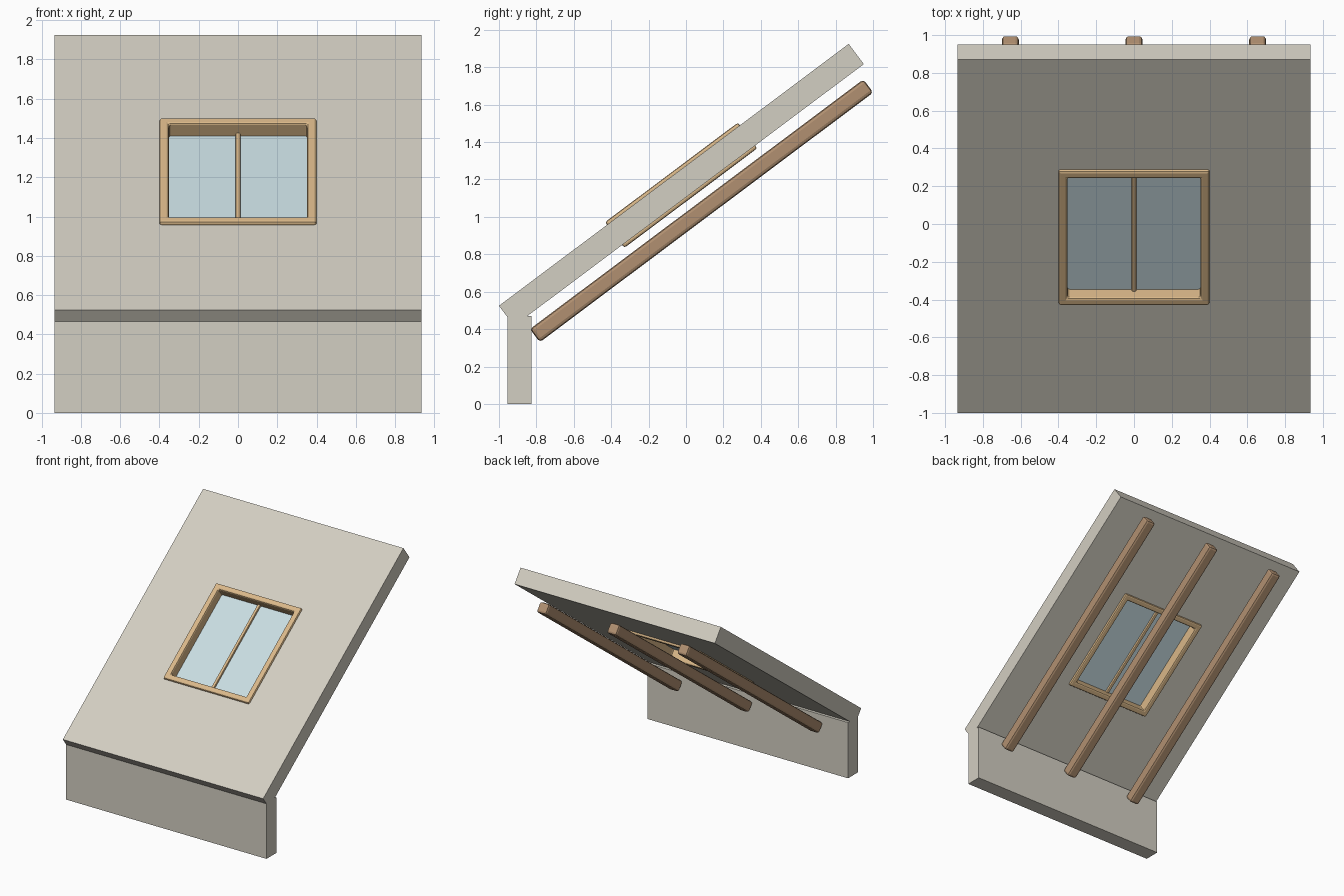
import bpy, bmesh, math
from mathutils import Matrix, Vector

old = bpy.data.objects.get("Cube")
if old:
    bpy.data.objects.remove(old)

EAVE = Vector((0, -1, 0.525))      # outer lower corner of the roof slab
SLOPE = math.atan2(1.4, 1.87)
LENGTH, THICK, HALF = 2.336, 0.135, 0.935
# Roof space: x across, y up the slope, z out of the roof surface
ROOF = Matrix.Translation(EAVE) @ Matrix.Rotation(SLOPE, 4, 'X')


def material(name, color):
    m = bpy.data.materials.new(name)
    m.use_nodes = True
    m.diffuse_color = (*color, 1)
    m.node_tree.nodes["Principled BSDF"].inputs["Base Color"].default_value = (*color, 1)
    return m


plaster = material("plaster", (0.65, 0.62, 0.54))
pale_wood = material("pale wood", (0.70, 0.48, 0.25))
brown_wood = material("brown wood", (0.44, 0.28, 0.165))
glass_blue = material("glass blue", (0.58, 0.72, 0.76))


def finish(bm, name, mat, matrix=None, bevel=0):
    bmesh.ops.recalc_face_normals(bm, faces=bm.faces)
    mesh = bpy.data.meshes.new(name)
    bm.to_mesh(mesh)
    bm.free()
    obj = bpy.data.objects.new(name, mesh)
    bpy.context.collection.objects.link(obj)
    mesh.materials.append(mat)
    if matrix:
        obj.matrix_world = matrix
    if bevel:
        mod = obj.modifiers.new("Bevel", 'BEVEL')
        mod.width, mod.segments = bevel, 2
    return obj


def roof_box(name, mat, x, y, z, bevel=0):
    """Box given by its ranges in roof space."""
    bm = bmesh.new()
    bmesh.ops.create_cube(bm, size=1)
    for v in bm.verts:
        v.co = [a + (b - a) * (c + 0.5) for (a, b), c in zip((x, y, z), v.co)]
    return finish(bm, name, mat, ROOF, bevel)


def extrude_face(bm, face, vec):
    new = bmesh.ops.extrude_face_region(bm, geom=[face])["geom"]
    bmesh.ops.translate(bm, vec=vec, verts=[g for g in new if isinstance(g, bmesh.types.BMVert)])


# Roof slab and low wall, one side profile extruded across
front, back, wall_top = -0.955, -0.825, 0.47
ridge_top = ROOF @ Vector((0, LENGTH, 0))
ridge_low = ROOF @ Vector((0, LENGTH, -THICK))
under_y = ridge_low.y - (ridge_low.z - wall_top) / math.tan(SLOPE)
front_z = EAVE.z - (front - EAVE.y) / math.tan(SLOPE)
profile = [(EAVE.y, EAVE.z), (ridge_top.y, ridge_top.z), (ridge_low.y, ridge_low.z),
           (under_y, wall_top), (back, wall_top), (back, 0), (front, 0), (front, front_z)]
bm = bmesh.new()
shell_face = bm.faces.new([bm.verts.new((-HALF, y, z)) for y, z in profile])
extrude_face(bm, shell_face, (2 * HALF, 0, 0))
shell = finish(bm, "roof_and_wall", plaster)

# Window opening
cutter = roof_box("window_cutter", plaster, (-0.38, 0.38), (0.745, 1.587), (-0.3, 0.2))
cutter.hide_render = True
cutter.hide_viewport = True
cutter.display_type = 'WIRE'
cut = shell.modifiers.new("Opening", 'BOOLEAN')
cut.operation, cut.object, cut.solver = 'DIFFERENCE', cutter, 'EXACT'

# Window frame, a mitred ring through the slab
X, Y0, Y1, BAR, LOW, TOP = 0.4, 0.722, 1.61, 0.048, -0.154, 0.018
bm = bmesh.new()
loops = []
for z in (LOW, TOP):
    for inset in (0, BAR):
        x, a, b = X - inset, Y0 + inset, Y1 - inset
        loops.append([bm.verts.new((px, py, z)) for px, py in ((-x, a), (x, a), (x, b), (-x, b))])
outer_low, inner_low, outer_top, inner_top = loops
for p, q in ((outer_low, inner_low), (outer_top, inner_top),
             (outer_low, outer_top), (inner_low, inner_top)):
    for i in range(4):
        j = (i + 1) % 4
        bm.faces.new((p[i], p[j], q[j], q[i]))
finish(bm, "window_frame", pale_wood, ROOF, 0.012)

# Glass and centre bar
opening = (Y0 + BAR - 0.01, Y1 - BAR + 0.01)
roof_box("window_glass", glass_blue, (BAR - X - 0.01, X - BAR + 0.01), opening, (-0.071, -0.063))
roof_box("window_centre_bar", pale_wood, (-0.012, 0.012), opening, (-0.09, -0.046), 0.005)

# Rafters under the roof
for side, x in (("right", -0.655), ("middle", 0), ("left", 0.655)):
    roof_box("rafter_" + side, brown_wood, (x - 0.045, x + 0.045),
             (0.058, 2.285), (-0.287, -0.199), 0.018)
